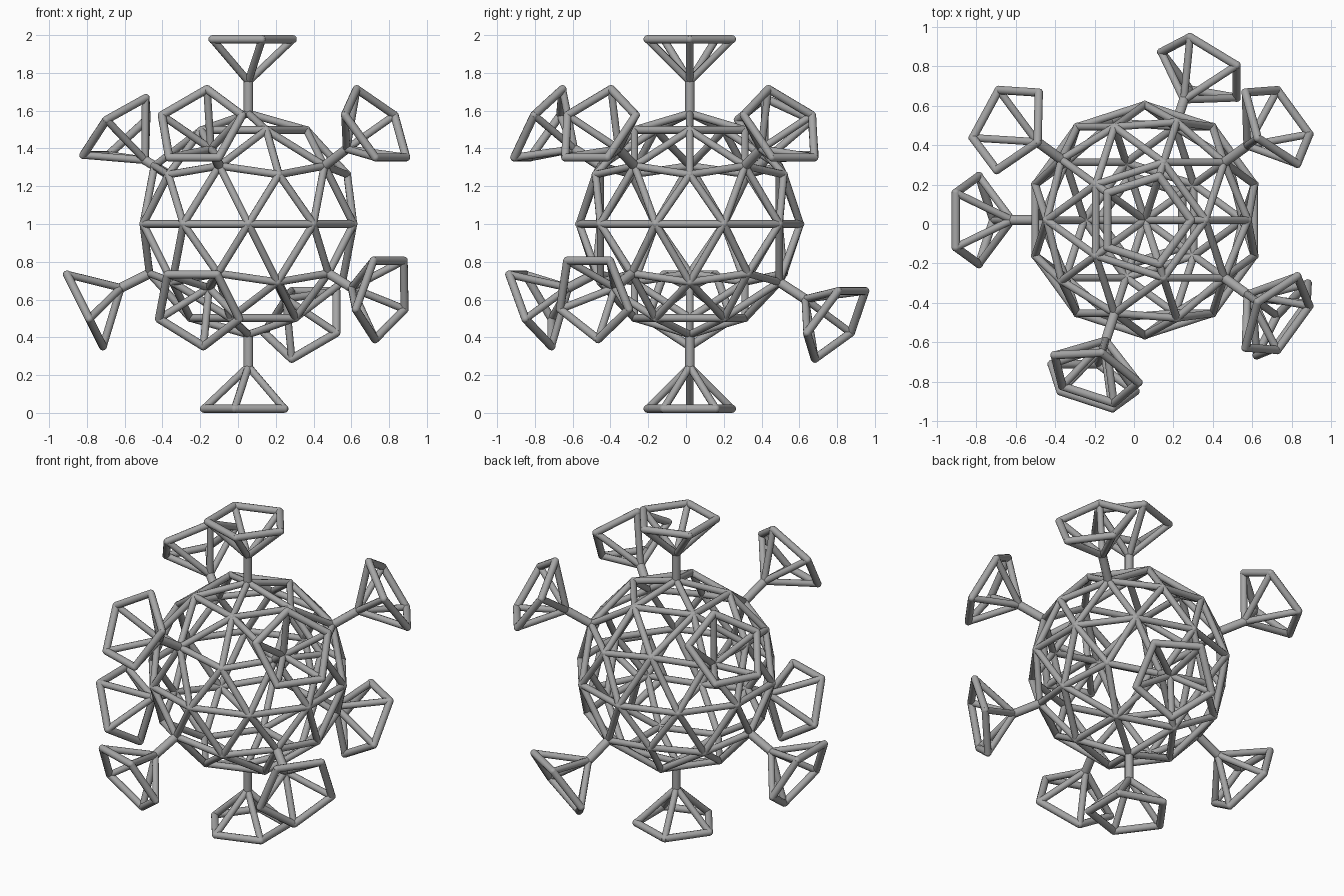
import bpy, bmesh
from math import radians, pi
from mathutils import Vector, Matrix

CENTRE = Vector((0.055, 0.02, 1.0))
CAGE_R, APEX_R, BASE_R = 0.585, 0.755, 0.978
POD_R = 0.235
Z = Vector((0, 0, 1))

cube = bpy.data.objects.get("Cube")
if cube:
    bpy.data.objects.remove(cube, do_unlink=True)

grey = bpy.data.materials.new("plain grey")
grey.use_nodes = True
colour = (0.38, 0.38, 0.38, 1)
grey.diffuse_color = colour
grey.node_tree.nodes["Principled BSDF"].inputs["Base Color"].default_value = colour


def rod(bm, a, b, radius):
    """Round rod between two points."""
    d = b - a
    place = Matrix.Translation((a + b) / 2) @ d.to_track_quat("Z", "Y").to_matrix().to_4x4()
    bmesh.ops.create_cone(bm, cap_ends=True, segments=10, radius1=radius,
                          radius2=radius, depth=d.length, matrix=place)


def joint(bm, p, radius):
    """Small ball that closes the corner between rods."""
    bmesh.ops.create_icosphere(bm, subdivisions=2, radius=radius,
                               matrix=Matrix.Translation(p))


def finish(bm, name):
    mesh = bpy.data.meshes.new(name)
    bm.to_mesh(mesh)
    bm.free()
    mesh.materials.append(grey)
    obj = bpy.data.objects.new(name, mesh)
    bpy.context.collection.objects.link(obj)
    bpy.ops.object.select_all(action="DESELECT")
    obj.select_set(True)
    bpy.context.view_layer.objects.active = obj
    bpy.ops.object.shade_smooth_by_angle(angle=radians(50))


# Geodesic cage: one rod along each edge of a subdivided icosahedron
guide = bmesh.new()
bmesh.ops.create_icosphere(guide, subdivisions=2, radius=1)
cage = bmesh.new()
for v in guide.verts:
    joint(cage, CENTRE + v.co.normalized() * CAGE_R, 0.022)
for e in guide.edges:
    a, b = (CENTRE + v.co.normalized() * CAGE_R for v in e.verts)
    rod(cage, a, b, 0.02)
guide.free()
finish(cage, "geodesic_cage")


def pod(name, azimuth, height, base=None):
    """Stalk and open five-sided pyramid; base overrides the rim centre when it leans."""
    flat = (1 - height * height) ** 0.5
    n = Matrix.Rotation(radians(azimuth), 3, "Z") @ Vector((flat, 0, height))
    apex = CENTRE + n * APEX_R
    rim_centre = Vector(base) if base else CENTRE + n * BASE_R
    axis = (rim_centre - apex).normalized()
    # One rim corner points away from the equator
    sign = 1 if height > 0 else -1
    ref = Z if flat > 0.01 else Vector((1, 0, 0))
    first = (ref - axis * ref.dot(axis)).normalized() * sign * POD_R
    rim = [rim_centre + Matrix.Rotation(2 * pi * i / 5, 3, axis) @ first for i in range(5)]
    bm = bmesh.new()
    rod(bm, CENTRE + n * CAGE_R, apex, 0.026)
    joint(bm, apex, 0.026)
    for i, p in enumerate(rim):
        rod(bm, apex, p, 0.02)
        rod(bm, p, rim[i - 1], 0.022)
        joint(bm, p, 0.022)
    finish(bm, name)


VERTEX, MIDDLE = 0.4472, 0.5257
pod("top_pod", 0, 1)
pod("bottom_pod", 0, -1)
for side, angle in (("front", 252), ("front_left", 324), ("back_left", 36)):
    pod("upper_" + side + "_pod", angle, MIDDLE)
pod("upper_back_right_pod", 144, VERTEX, (-0.635, 0.495, 1.5))
pod("lower_right_pod", 180, -VERTEX)
pod("lower_front_pod", 252, -VERTEX)
pod("lower_front_left_pod", 324, -VERTEX, (0.765, -0.493, 0.62))
pod("lower_back_pod", 72, -MIDDLE, (0.35, 0.79, 0.485))
